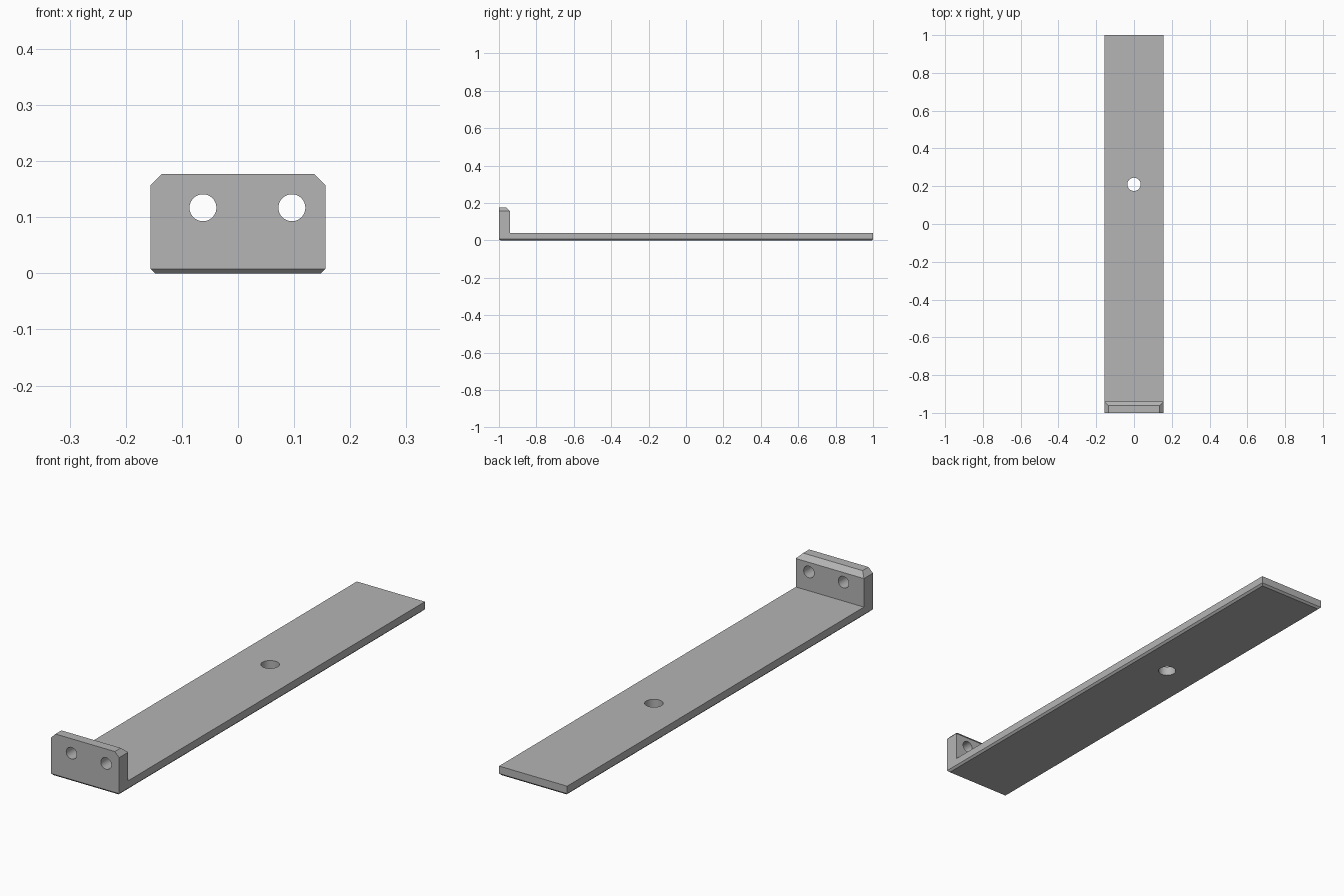
import bpy
import bmesh
from math import pi
from mathutils import Matrix

cube = bpy.data.objects.get("Cube")
if cube:
    bpy.data.objects.remove(cube, do_unlink=True)

HALF_W, HEIGHT, THICK, WALL_BACK = 0.156, 0.177, 0.039, -0.941
TOP_CHAMFER, BASE_CHAMFER = 0.02, 0.008

grey = bpy.data.materials.new("grey metal")
grey.use_nodes = True
colour = (0.46, 0.46, 0.46, 1)
grey.diffuse_color = colour
grey.node_tree.nodes["Principled BSDF"].inputs["Base Color"].default_value = colour


def add_object(name, bm):
    mesh = bpy.data.meshes.new(name)
    bm.to_mesh(mesh)
    bm.free()
    mesh.materials.append(grey)
    obj = bpy.data.objects.new(name, mesh)
    bpy.context.collection.objects.link(obj)
    return obj


def chamfer(bm, test, width):
    edges = [e for e in bm.edges if test(*(v.co for v in e.verts))]
    bmesh.ops.bevel(bm, geom=edges, offset=width, segments=1,
                    profile=0.5, affect='EDGES')


# L-shaped bracket: side profile extruded across the width
bm = bmesh.new()
profile = [(-1, 0), (1, 0), (1, THICK), (WALL_BACK, THICK),
           (WALL_BACK, HEIGHT), (-1, HEIGHT)]
side = bm.faces.new([bm.verts.new((-HALF_W, y, z)) for y, z in profile])
moved = bmesh.ops.extrude_face_region(bm, geom=[side])["geom"]
bmesh.ops.translate(bm, vec=(2 * HALF_W, 0, 0),
                    verts=[v for v in moved if isinstance(v, bmesh.types.BMVert)])
bmesh.ops.recalc_face_normals(bm, faces=bm.faces)

# Chamfers: lip top except its front edge, and all round the underside
chamfer(bm, lambda a, b: min(a.z, b.z) > HEIGHT - 0.001
        and max(a.y, b.y) > -0.99, TOP_CHAMFER)
chamfer(bm, lambda a, b: max(a.z, b.z) < 0.001, BASE_CHAMFER)
bracket = add_object("bracket", bm)


# Drilled holes
def drill(name, radius, place, rotation=Matrix()):
    bm = bmesh.new()
    bmesh.ops.create_cone(bm, cap_ends=True, segments=48, radius1=radius,
                          radius2=radius, depth=0.2,
                          matrix=Matrix.Translation(place) @ rotation)
    cutter = add_object(name, bm)
    cutter.hide_render = True
    cutter.hide_set(True)
    cutter.display_type = 'WIRE'
    mod = bracket.modifiers.new(name, 'BOOLEAN')
    mod.operation = 'DIFFERENCE'
    mod.solver = 'EXACT'
    mod.object = cutter


drill("plate_hole_cutter", 0.035, (0, 0.21, 0))
for label, x in (("right", -0.0625), ("left", 0.096)):
    drill(label + "_lip_hole_cutter", 0.024, (x, -0.97, 0.117),
          Matrix.Rotation(pi / 2, 4, 'X'))

# Apply the cuts, remove the cutters, keep flat faces crisp
bpy.context.view_layer.objects.active = bracket
bracket.select_set(True)
for mod in list(bracket.modifiers):
    cutter = mod.object
    bpy.ops.object.modifier_apply(modifier=mod.name)
    bpy.data.objects.remove(cutter, do_unlink=True)
bpy.ops.object.shade_smooth_by_angle(angle=pi / 6)
